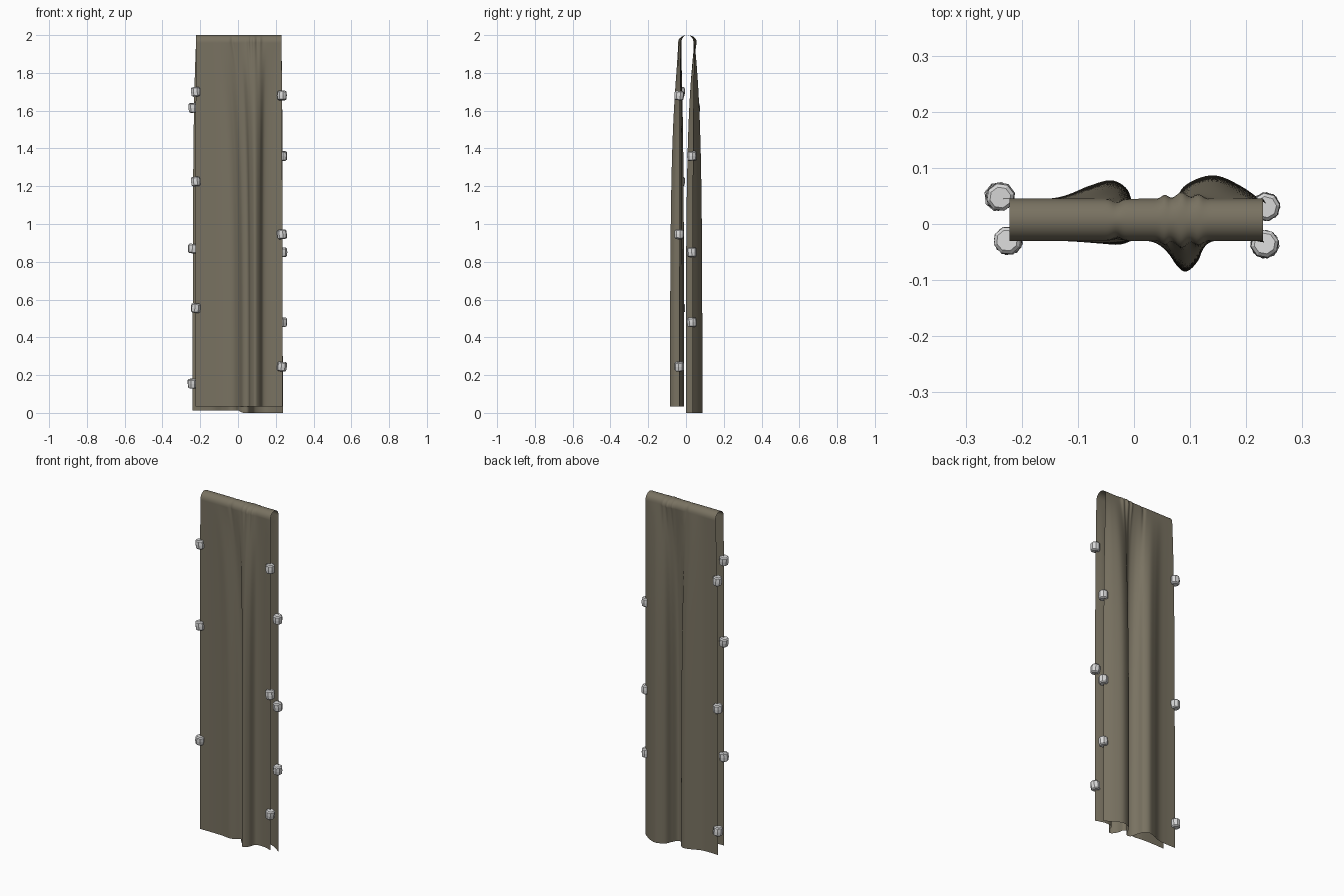
import bpy, bmesh, math, random
from mathutils import Vector, Euler

if "Cube" in bpy.data.objects:
    bpy.data.objects.remove(bpy.data.objects["Cube"])

random.seed(4)


def material(name, color):
    m = bpy.data.materials.new(name)
    m.diffuse_color = (*color, 1)
    m.use_nodes = True
    m.node_tree.nodes["Principled BSDF"].inputs["Base Color"].default_value = m.diffuse_color
    return m


CLOTH = material("olive brown cloth", (0.19, 0.168, 0.12))
BEAD = material("pale grey bead", (0.7, 0.7, 0.7))

# Hem cross-sections (x, y), left to right
FRONT = [(-0.225, -0.03), (-0.15, -0.029), (-0.08, -0.031), (-0.03, -0.037),
         (0.0, -0.028), (0.03, -0.011), (0.056, -0.018), (0.066, -0.058),
         (0.09, -0.085), (0.114, -0.066), (0.132, -0.026), (0.18, -0.02),
         (0.235, -0.036)]
BACK = [(-0.24, 0.045), (-0.18, 0.044), (-0.13, 0.048), (-0.08, 0.068),
        (-0.04, 0.078), (-0.012, 0.062), (0.0, 0.03), (0.02, 0.006),
        (0.05, 0.0), (0.07, 0.03), (0.09, 0.068), (0.14, 0.087),
        (0.19, 0.068), (0.237, 0.034)]


def spline(pts, u):
    """Catmull-Rom point at u in 0..1"""
    n = len(pts) - 1
    i = min(int(u * n), n - 1)
    t = u * n - i
    a, b, c, d = (Vector(pts[max(0, min(n, k))]) for k in (i - 1, i, i + 1, i + 2))
    return 0.5 * (2 * b + (c - a) * t + (2 * a - 5 * b + 4 * c - d) * t * t
                  + (3 * b - a - 3 * c + d) * t ** 3)


RAD, MID = 0.0375, 0.0075
ARCH = 2.0 - RAD


def pleats(x):
    """Small gathers where the cloth bends over the top"""
    return sum(h * math.exp(-((x - c) / w) ** 2) for c, w, h in
               ((0.055, 0.008, 0.007), (0.085, 0.012, 0.012),
                (0.115, 0.01, 0.008), (-0.03, 0.01, -0.006)))


def panel(pts, side, u, z):
    """Hanging cloth: flat at the top, folded towards the hem"""
    d = ARCH - z
    t = 1 - math.exp(-d / 0.38)
    hem = spline(pts, u)
    x = -0.222 + 0.452 * u
    y = MID + side * (RAD + pleats(x) * math.exp(-d / 0.12))
    return Vector((x + (hem.x - x) * t, y + (hem.y - y) * t, z))


def make_cloth():
    cols, rows, arc = 110, 50, 12
    bm = bmesh.new()
    grid = []
    depth = [(k / rows) ** 1.6 for k in range(rows + 1)]
    for i in range(cols + 1):
        u = i / cols
        x = -0.222 + 0.452 * u
        hem_back = 0.012 * max(0, min(1, (0.56 - u) * 12))
        line = [panel(FRONT, -1, u, ARCH - s * (ARCH - 0.035)) for s in reversed(depth)]
        for k in range(1, arc):
            a = math.pi * k / arc
            r = RAD + pleats(x)
            line.append(Vector((x, MID - r * math.cos(a), ARCH + RAD * math.sin(a))))
        line += [panel(BACK, 1, u, ARCH - s * (ARCH - hem_back)) for s in depth]
        grid.append([bm.verts.new(p) for p in line])
    for a, b in zip(grid, grid[1:]):
        for k in range(len(a) - 1):
            bm.faces.new((a[k], b[k], b[k + 1], a[k + 1]))
    finish(bm, "draped_cloth", CLOTH).data.shade_smooth()


def finish(bm, name, mat):
    mesh = bpy.data.meshes.new(name)
    bm.to_mesh(mesh)
    bm.free()
    mesh.materials.append(mat)
    ob = bpy.data.objects.new(name, mesh)
    bpy.context.collection.objects.link(ob)
    return ob


def make_bead(name, loc):
    """Eight-sided drum with softened rims"""
    bm = bmesh.new()
    rings = []
    for r, z in ((0.017, -0.025), (0.024, -0.020), (0.026, 0.0), (0.025, 0.019), (0.019, 0.025)):
        rings.append([bm.verts.new((r * math.cos(math.tau * k / 8),
                                    r * math.sin(math.tau * k / 8), z)) for k in range(8)])
    for a, b in zip(rings, rings[1:]):
        for k in range(8):
            bm.faces.new((a[k], a[(k + 1) % 8], b[(k + 1) % 8], b[k]))
    bm.faces.new(reversed(rings[0]))
    bm.faces.new(rings[-1])
    ob = finish(bm, name, BEAD)
    ob.location = loc
    ob.rotation_euler = Euler((random.uniform(-0.1, 0.1), random.uniform(-0.1, 0.1),
                               random.uniform(0, 0.8)))


make_cloth()

# Beads along the four vertical edges
for label, x, y, heights in (("front_left", -0.224, -0.03, (1.70, 1.225, 0.555)),
                             ("front_right", 0.233, -0.036, (1.68, 0.945, 0.245)),
                             ("back_left", -0.236, 0.049, (1.615, 0.87, 0.155)),
                             ("back_right", 0.235, 0.031, (1.36, 0.85, 0.48))):
    for n, z in enumerate(heights):
        lean = -0.006 * (1 - z / 2) if label == "back_left" else 0
        make_bead(f"{label}_bead_{n + 1}", (x + lean, y, z))
